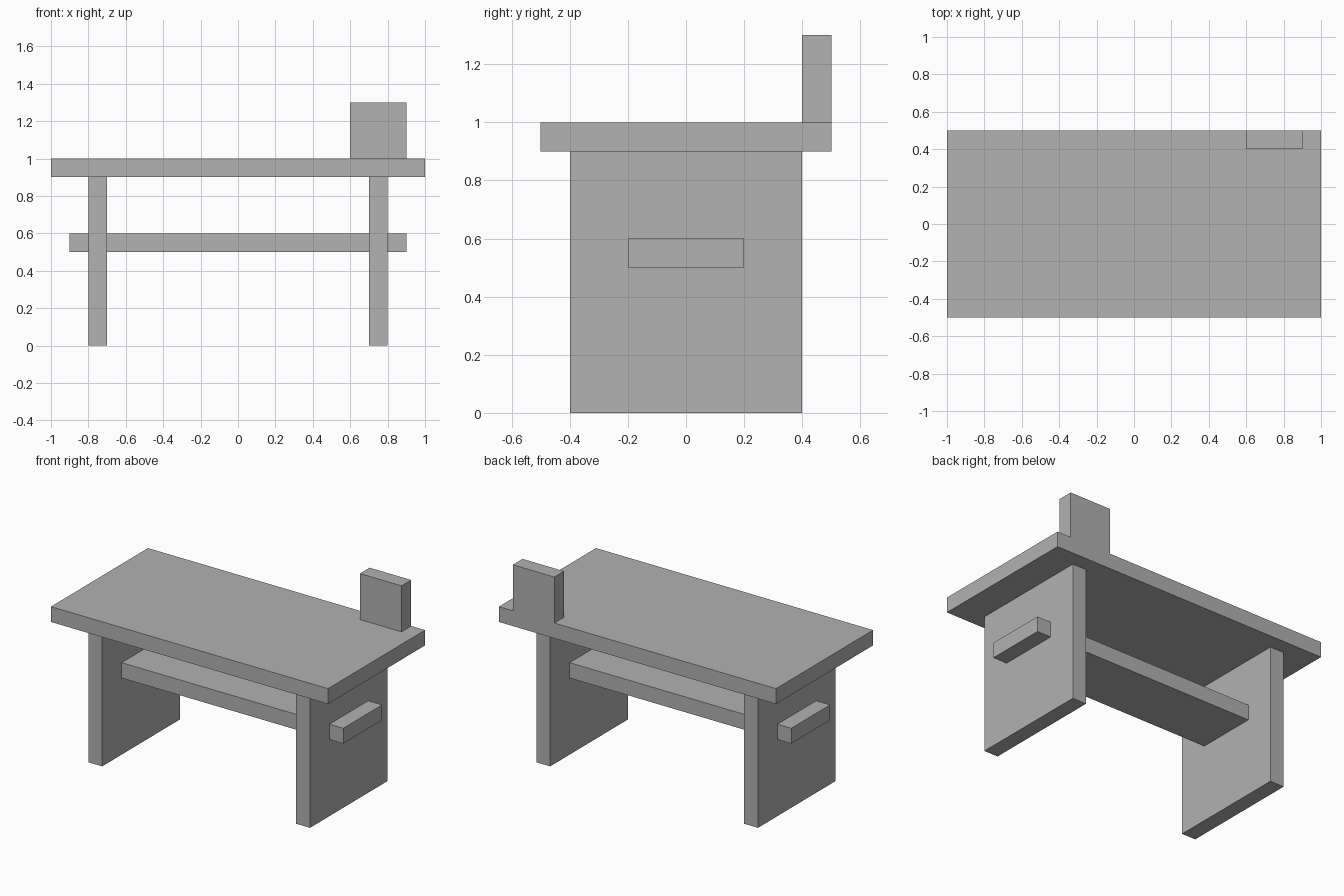
import bpy

# Remove the default cube
cube = bpy.data.objects.get("Cube")
if cube:
    bpy.data.objects.remove(cube, do_unlink=True)

# Single flat grey
grey = bpy.data.materials.new("plain grey")
grey.use_nodes = True
colour = (0.445, 0.445, 0.445, 1)
grey.diffuse_color = colour
grey.node_tree.nodes["Principled BSDF"].inputs["Base Color"].default_value = colour


def box(name, low, high):
    """Add a box spanning two opposite corners."""
    centre = [(a + b) / 2 for a, b in zip(low, high)]
    bpy.ops.mesh.primitive_cube_add(size=1, location=centre)
    part = bpy.context.object
    part.name = part.data.name = name
    size = [b - a for a, b in zip(low, high)]
    for v in part.data.vertices:
        v.co = [c * s for c, s in zip(v.co, size)]
    part.data.materials.append(grey)
    return part


# Table top
box("table_top", (-1, -0.5, 0.9), (1, 0.5, 1))

# Slab legs on both sides
for side, x in (("right", -0.75), ("left", 0.75)):
    box(side + "_leg", (x - 0.05, -0.4, 0), (x + 0.05, 0.4, 0.9))

# Stretcher passing through both legs
box("stretcher", (-0.9, -0.2, 0.5), (0.9, 0.2, 0.6))

# Upright block at the back left corner
box("upright_block", (0.6, 0.4, 1), (0.9, 0.5, 1.3))
